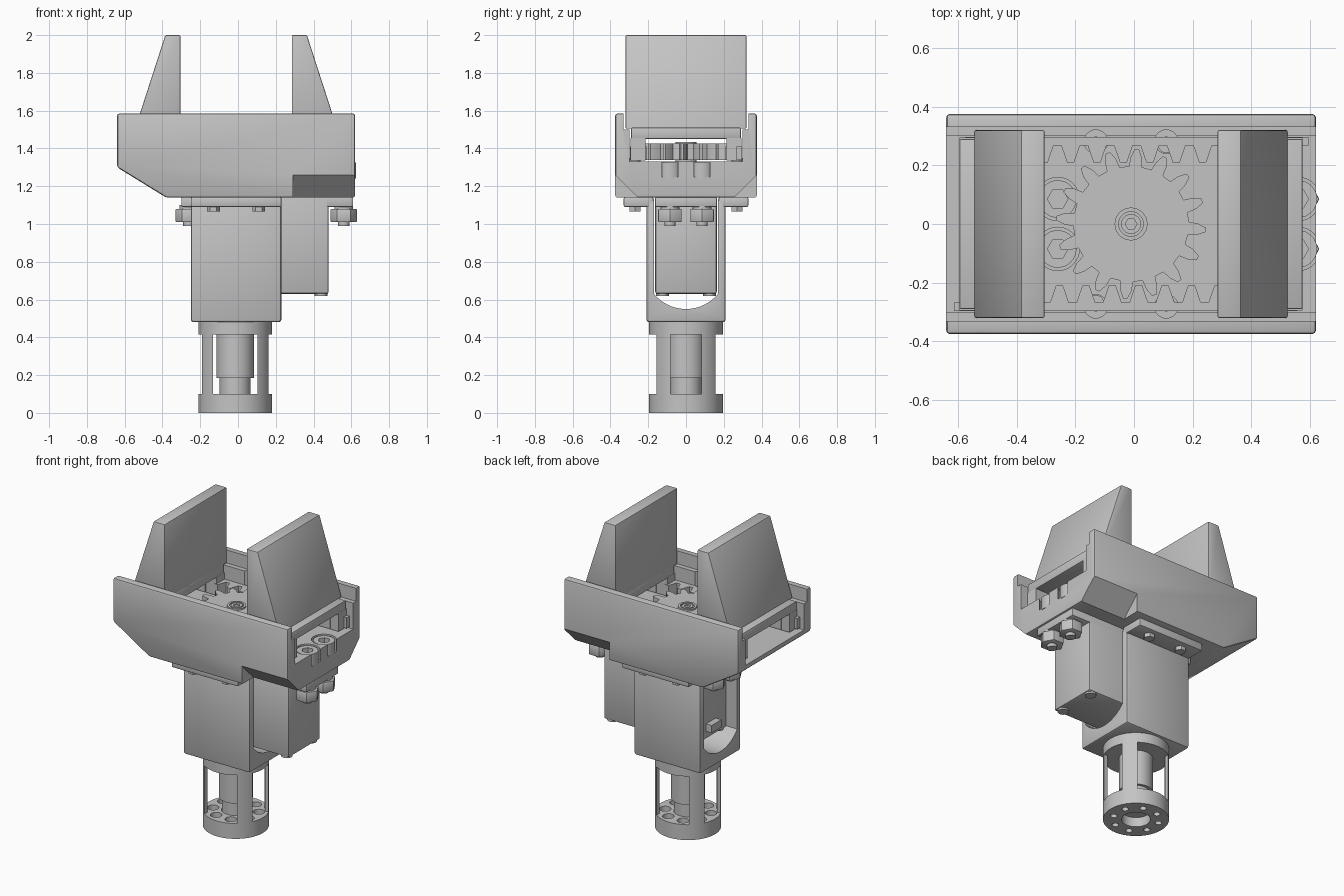
import bpy
from math import cos, sin, pi, radians, sqrt

old = bpy.data.objects.get("Cube")
if old:
    bpy.data.objects.remove(old, do_unlink=True)

grey = bpy.data.materials.new("plain_grey")
grey.use_nodes = True
grey.diffuse_color = (0.55, 0.55, 0.55, 1)
grey.node_tree.nodes["Principled BSDF"].inputs["Base Color"].default_value = (0.55, 0.55, 0.55, 1)


def prism(name, pts, axis, a, b):
    """Extrude a 2D outline along an axis: x uses (y, z), y uses (x, z), z uses (x, y)."""
    def place(p, t):
        return {"x": (t, p[0], p[1]), "y": (p[0], t, p[1]), "z": (p[0], p[1], t)}[axis]
    n = len(pts)
    verts = [place(p, a) for p in pts] + [place(p, b) for p in pts]
    faces = [list(range(n))[::-1], list(range(n, 2 * n))]
    faces += [(i, (i + 1) % n, n + (i + 1) % n, n + i) for i in range(n)]
    area = sum(p[0] * q[1] - q[0] * p[1] for p, q in zip(pts, pts[1:] + pts[:1]))
    if (area < 0) != (axis == "y"):
        faces = [tuple(reversed(f)) for f in faces]
    me = bpy.data.meshes.new(name)
    me.from_pydata(verts, [], faces)
    me.materials.append(grey)
    ob = bpy.data.objects.new(name, me)
    bpy.context.collection.objects.link(ob)
    return ob


def box(name, x0, x1, y0, y1, z0, z1):
    return prism(name, [(x0, y0), (x1, y0), (x1, y1), (x0, y1)], "z", z0, z1)


def disc(name, x, y, r, z0, z1, sides=32):
    pts = [(x + r * cos(2 * pi * i / sides), y + r * sin(2 * pi * i / sides)) for i in range(sides)]
    return prism(name, pts, "z", z0, z1)


def bake(ob):
    bpy.context.view_layer.update()
    deps = bpy.context.evaluated_depsgraph_get()
    me = bpy.data.meshes.new_from_object(ob.evaluated_get(deps))
    ob.modifiers.clear()
    ob.data = me


def bevel(ob, width):
    m = ob.modifiers.new("bevel", "BEVEL")
    m.width, m.segments, m.limit_method = width, 2, "ANGLE"
    bake(ob)


def cut(ob, cutters):
    for c in cutters:
        m = ob.modifiers.new("cut", "BOOLEAN")
        m.operation, m.solver, m.object = "DIFFERENCE", "EXACT", c
        bake(ob)
        bpy.data.objects.remove(c, do_unlink=True)


CX = -0.01                      # gripper centre line
BOLTS = [(x, y) for x in (-0.26, 0.56) for y in (-0.085, 0.085)]
SCREWS = [(x, y) for x in (-0.13, 0.11) for y in (-0.27, 0.27)]

# Hull: side walls and floor from one block, with a stepped channel
hull = prism("hull", [(-0.64, 1.585), (-0.64, 1.3), (-0.38, 1.14), (0.62, 1.14), (0.62, 1.585)],
             "y", -0.375, 0.375)
bevel(hull, 0.012)
channel = [(-0.3, 1.33), (0.3, 1.33), (0.3, 1.5), (0.33, 1.5), (0.33, 1.7),
           (-0.33, 1.7), (-0.33, 1.5), (-0.3, 1.5)]
cutters = [prism("channel_cut", channel, "x", -1, 1)]
for s in (-1, 1):
    cutters.append(prism("corner_cut", [(s * 0.25, 1.135), (s * 0.5, 1.135), (s * 0.5, 1.385)],
                         "x", 0.29, 0.8))
cutters += [disc("pocket_cut", x, y, 0.074, 1.25, 1.4) for x, y in BOLTS]
cutters += [disc("screw_cut", x, y * 1.04, 0.04, 1.3, 1.52) for x, y in SCREWS]
cut(hull, cutters)

# Bolts with socket heads, and nuts below the motor ears
for x, y in BOLTS:
    head = disc("bolt_head", x, y, 0.064, 1.24, 1.325)
    cut(head, [disc("socket_cut", x, y, 0.035, 1.28, 1.4, 6)])
    disc("bolt_shank", x, y, 0.03, 0.99, 1.25, 20)
    disc("bolt_washer", x, y, 0.05, 1.075, 1.1)
    bevel(disc("bolt_nut", x, y, 0.072, 1.01, 1.08, 6), 0.006)

# Flange screws
for x, y in SCREWS:
    disc("flange_screw", x, y, 0.034, 1.065, 1.1, 6)
    disc("flange_screw_end", x, y, 0.028, 1.28, 1.35, 20)

# Jaws, mirrored about the gripper centre
for s, side in ((-1, "right"), (1, "left")):
    def mx(d):
        return CX + s * d
    outline = [(0.295, 1.505), (0.535, 1.505), (0.375, 2.0), (0.295, 2.0)]
    bevel(prism(side + "_jaw", [(mx(d), z) for d, z in outline], "y", -0.32, 0.32), 0.006)
    x0, x1 = sorted((mx(0.295), mx(0.585)))
    bevel(box(side + "_jaw_base", x0, x1, -0.29, 0.29, 1.45, 1.51), 0.006)
    for t in (-1, 1):
        y0, y1 = sorted((t * 0.215, t * 0.295))
        box(side + "_jaw_foot", x0, x1, y0, y1, 1.335, 1.455)

# Gear
TEETH = 16
pts = []
for i in range(TEETH):
    a = radians(-4.5) + 2 * pi * i / TEETH
    for r, off in ((0.197, -0.115), (0.228, -0.085), (0.255, -0.03),
                   (0.255, 0.03), (0.228, 0.085), (0.197, 0.115)):
        pts.append((CX + r * cos(a + off), r * sin(a + off)))
gear = prism("pinion_gear", pts, "z", 1.34, 1.425)
hub = disc("gear_hub", CX, 0, 0.056, 1.33, 1.435)
cut(hub, [disc("hub_cut", CX, 0, 0.042, 1.42, 1.5)])
cap = disc("hub_screw", CX, 0, 0.034, 1.4, 1.434)
cut(cap, [disc("hub_socket_cut", CX, 0, 0.02, 1.42, 1.5, 6)])

# Toothed racks on both sides of the gear
PITCH = 0.09
for s, side in ((-1, "front"), (1, "back")):
    x = CX + s * 0.019 - 6.5 * PITCH
    pts = [(x, 0.297), (x, 0.268)]
    for i in range(12):
        c = x + PITCH * (i + 1)
        pts += [(c - 0.032, 0.268), (c - 0.012, 0.21), (c + 0.012, 0.21), (c + 0.032, 0.268)]
    pts += [(x + 13 * PITCH, 0.268), (x + 13 * PITCH, 0.297)]
    prism(side + "_rack", [(px, s * py) for px, py in pts], "z", 1.34, 1.41)

# Bracket with a round-bottomed slot, and its flange
bracket = box("bracket", -0.25, 0.23, -0.21, 0.21, 0.48, 1.13)
bevel(bracket, 0.015)
slot = [(0.17, 1.3), (-0.17, 1.3)]
for i in range(21):
    y = -0.17 + 0.017 * i
    slot.append((y, 0.77 - sqrt(0.22 ** 2 - y * y)))
cut(bracket, [prism("slot_cut", slot, "x", -1, 1)])
for s in (-1, 1):
    y0, y1 = sorted((s * 0.172, s * 0.33))
    bevel(box("bracket_flange", -0.25, 0.23, y0, y1, 1.09, 1.142), 0.008)

# Motor body, mounting ears and bottom screws
bevel(box("motor", -0.18, 0.48, -0.163, 0.163, 0.63, 1.142), 0.012)
bevel(box("motor_ears", -0.3, 0.61, -0.163, 0.163, 1.09, 1.142), 0.006)
box("motor_cable_plug", -0.22, -0.17, -0.05, 0.05, 0.68, 0.73)
for x in (-0.14, 0.44):
    for y in (-0.125, 0.125):
        disc("motor_screw", x, y, 0.034, 0.62, 0.64, 20)

# Wrist coupling: tube with four windows and a drilled bottom disc
WX = -0.015
tube = disc("wrist_coupling", WX, 0, 0.195, 0, 0.482, 64)
cage = disc("cage_cut", WX, 0, 0.172, 0.1, 0.415, 64)
cutters = [cage,
           box("side_window_cut", -0.5, 0.5, -0.083, 0.083, 0.1, 0.415),
           box("front_window_cut", WX - 0.117, WX + 0.117, -0.5, 0.5, 0.1, 0.415),
           disc("centre_hole_cut", WX, 0, 0.085, -0.1, 0.15)]
for i in range(8):
    a = pi / 8 + i * pi / 4
    x, y = WX + 0.138 * cos(a), 0.138 * sin(a)
    cutters.append(disc("hole_cut", x, y, 0.02, -0.1, 0.2, 20))
    cutters.append(disc("counterbore_cut", x, y, 0.035, 0.05, 0.15, 20))
cut(tube, cutters)
disc("wrist_shaft", WX, 0, 0.1, 0.185, 0.42, 40)
disc("wrist_shaft_end", WX, 0, 0.082, 0.06, 0.19, 40)

# Smooth the rounded surfaces but keep edges sharp
bpy.ops.object.select_all(action="DESELECT")
for ob in bpy.context.scene.objects:
    if ob.type == "MESH" and grey.name in ob.data.materials:
        ob.select_set(True)
        bpy.context.view_layer.objects.active = ob
bpy.ops.object.shade_smooth_by_angle(angle=radians(30))
